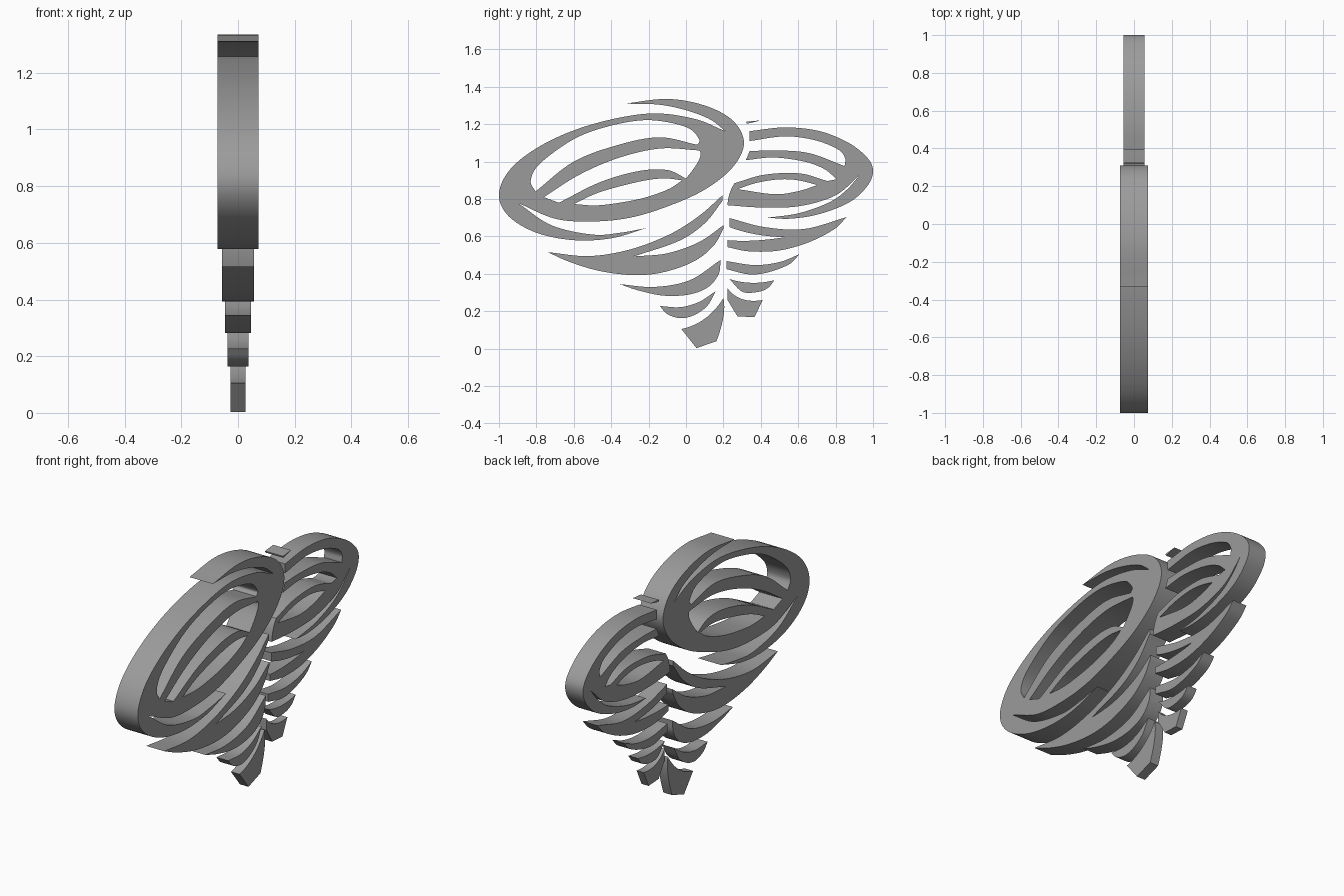
import bpy
import bmesh
import math
from mathutils import Vector

default_cube = bpy.data.objects.get("Cube")
if default_cube:
    bpy.data.objects.remove(default_cube, do_unlink=True)

STEPS = 8

grey = bpy.data.materials.new("mid_grey")
grey.use_nodes = True
colour = (0.33, 0.33, 0.33, 1)
grey.diffuse_color = colour
grey.node_tree.nodes["Principled BSDF"].inputs["Base Color"].default_value = colour


def smooth_edge(points):
    """Sample a soft curve through the points, leaving out the last one."""
    if len(points) == 2:
        return points[:1]
    before = 2 * points[0] - points[1]
    after = 2 * points[-1] - points[-2]
    if len(points) == 3:
        before = 3 * points[0] - 3 * points[1] + points[2]
        after = 3 * points[2] - 3 * points[1] + points[0]
    chain = [before] + points + [after]
    result = []
    for a, b, c, d in zip(chain, chain[1:], chain[2:], chain[3:]):
        for step in range(STEPS):
            t = step / STEPS
            result.append(b + (c - a) * (t / 2)
                          + (2 * a - 5 * b + 4 * c - d) * (t * t / 2)
                          + (3 * b - a - 3 * c + d) * (t ** 3 / 2))
    return result


def outline(*edges):
    """Closed loop: each edge begins at a sharp corner and runs to the next one."""
    loop = []
    for edge, following in zip(edges, edges[1:] + edges[:1]):
        loop += smooth_edge([Vector(p) for p in edge + following[:1]])
    return loop


def plate(name, half_depth, *loops):
    """Fill the loops in the side plane (inner loops are holes), thicken along x."""
    curve = bpy.data.curves.new(name + "_profile", "CURVE")
    curve.dimensions = "2D"
    curve.fill_mode = "BOTH"
    curve.extrude = half_depth
    for loop in loops:
        spline = curve.splines.new("POLY")
        spline.points.add(len(loop) - 1)
        for point, position in zip(spline.points, loop):
            point.co = (position.x, position.y, 0, 1)
        spline.use_cyclic_u = True
    helper = bpy.data.objects.new(name + "_helper", curve)
    bpy.context.collection.objects.link(helper)
    depsgraph = bpy.context.evaluated_depsgraph_get()
    mesh = bpy.data.meshes.new_from_object(helper.evaluated_get(depsgraph))
    bpy.data.objects.remove(helper, do_unlink=True)
    bpy.data.curves.remove(curve)

    # Weld caps to walls
    bm = bmesh.new()
    bm.from_mesh(mesh)
    bmesh.ops.remove_doubles(bm, verts=bm.verts, dist=0.0005)
    bmesh.ops.recalc_face_normals(bm, faces=bm.faces)
    bm.to_mesh(mesh)
    bm.free()

    mesh.name = name
    mesh.materials.clear()
    mesh.materials.append(grey)
    part = bpy.data.objects.new(name, mesh)
    part.rotation_euler = (math.pi / 2, 0, math.pi / 2)
    bpy.context.collection.objects.link(part)
    bpy.ops.object.select_all(action="DESELECT")
    part.select_set(True)
    bpy.context.view_layer.objects.active = part
    bpy.ops.object.shade_smooth_by_angle(angle=math.radians(30))
    return part


# Large ring with its top and bottom blades
large_outer = outline(
    [(-.33, 1.31), (-.1, 1.335), (.1, 1.3), (.25, 1.22), (.31, 1.1), (.25, .97),
     (.1, .85), (-.1, .76), (-.3, .7), (-.5, .68), (-.7, .695)],
    [(-.9, .78), (-.72, .66), (-.5, .61), (-.35, .62)],
    [(-.21, .645), (-.4, .59), (-.6, .58), (-.8, .62), (-.95, .71), (-1, .83),
     (-.93, .97), (-.75, 1.1), (-.5, 1.2), (-.2, 1.257), (.04, 1.23)],
    [(.21, 1.163), (.13, 1.225), (0, 1.275), (-.15, 1.305)])
large_upper_gap = outline(
    [(-.805, .84), (-.83, .9), (-.78, .99), (-.6, 1.12), (-.41, 1.19),
     (-.2, 1.222), (0, 1.185), (.07, 1.12)],
    [(.06, 1.09), (-.14, 1.13), (-.36, 1.09), (-.6, 1)])
large_middle_gap = outline(
    [(-.76, .81), (-.57, .93), (-.36, 1.02), (-.14, 1.07)],
    [(.07, 1.06), (.07, 1.01)],
    [(0, .91), (-.1, .955), (-.25, .95), (-.46, .89)],
    [(-.68, .78)])
large_lens = outline(
    [(-.6, .773), (-.46, .837), (-.25, .893), (-.12, .91)],
    [(-.02, .9), (-.1, .85), (-.25, .8), (-.46, .767)])
plate("large_ring", .073, large_outer, large_upper_gap, large_middle_gap, large_lens)

# Ribs under the large ring, each thinner than the one above
plate("large_forked_rib", .056, outline(
    [(-.74, .516), (-.52, .495), (-.3, .53), (-.09, .61), (.07, .71)],
    [(.195, .82)],
    [(.195, .79), (.1, .67), (-.04, .575)],
    [(-.28, .493), (-.1, .51), (.07, .57)],
    [(.2, .66)],
    [(.2, .64), (.147, .55), (.045, .468), (-.115, .41), (-.275, .393), (-.46, .415),
     (-.62, .463)]))
plate("large_middle_rib", .045, outline(
    [(-.355, .345), (-.17, .33), (.02, .366)],
    [(.185, .475), (.175, .4), (.12, .33), (.02, .29), (-.115, .283), (-.25, .31)]))
plate("large_lower_rib", .037, outline(
    [(-.14, .228), (-.03, .222), (.07, .25)],
    [(.158, .307), (.115, .23), (.045, .18), (-.03, .163), (-.1, .185)]))
plate("large_foot", .027, outline(
    [(-.025, .105), (.1, .16)], [(.2, .27), (.2, .17)], [(.163, .04)], [(.056, .003)]))

# Small ring, open at its inner end, with a bottom blade
small_outer = outline(
    [(.34, 1.163), (.53, 1.183), (.714, 1.163), (.87, 1.1), (.97, 1.02), (1, .95),
     (.97, .87), (.874, .783), (.714, .72), (.56, .695)],
    [(.436, .7), (.607, .725), (.767, .783), (.86, .85)],
    [(.93, .93), (.8, .82), (.607, .762), (.4, .755)],
    [(.222, .767), (.233, .83)],
    [(.26, .885), (.42, .93), (.607, .937)],
    [(.757, .896)],
    [(.805, .906), (.74, .96), (.633, 1), (.47, 1.022)],
    [(.32, 1.008)],
    [(.34, 1.056), (.48, 1.06), (.66, 1.045)],
    [(.848, .976), (.85, 1.02), (.81, 1.067), (.687, 1.115), (.527, 1.135)],
    [(.34, 1.11)])
small_lens = outline(
    [(.275, .853), (.38, .887), (.5, .905), (.6, .9)],
    [(.703, .875), (.6, .842), (.47, .826)])
plate("small_ring", .056, small_outer, small_lens)
plate("small_top_sliver", .056, outline(
    [(.322, 1.213), (.36, 1.217)], [(.395, 1.22), (.36, 1.21)], [(.325, 1.203)]))

# Ribs under the small ring
plate("small_forked_rib", .045, outline(
    [(.233, .698), (.42, .65), (.633, .64)],
    [(.858, .703), (.794, .64), (.66, .57), (.5, .525), (.34, .52)],
    [(.222, .543)],
    [(.222, .58), (.366, .578)],
    [(.527, .596), (.37, .612)],
    [(.233, .65)]))
plate("small_middle_rib", .037, outline(
    [(.217, .468), (.366, .447), (.5, .463)],
    [(.607, .505), (.553, .452), (.446, .41), (.34, .397)],
    [(.217, .425)]))
plate("small_lower_rib", .03, outline(
    [(.233, .372), (.35, .352)],
    [(.473, .366), (.436, .323), (.377, .302), (.3, .305)]))
plate("small_foot", .022, outline(
    [(.222, .323), (.3, .265)], [(.41, .26)], [(.366, .168)], [(.275, .173)],
    [(.222, .26)]))
